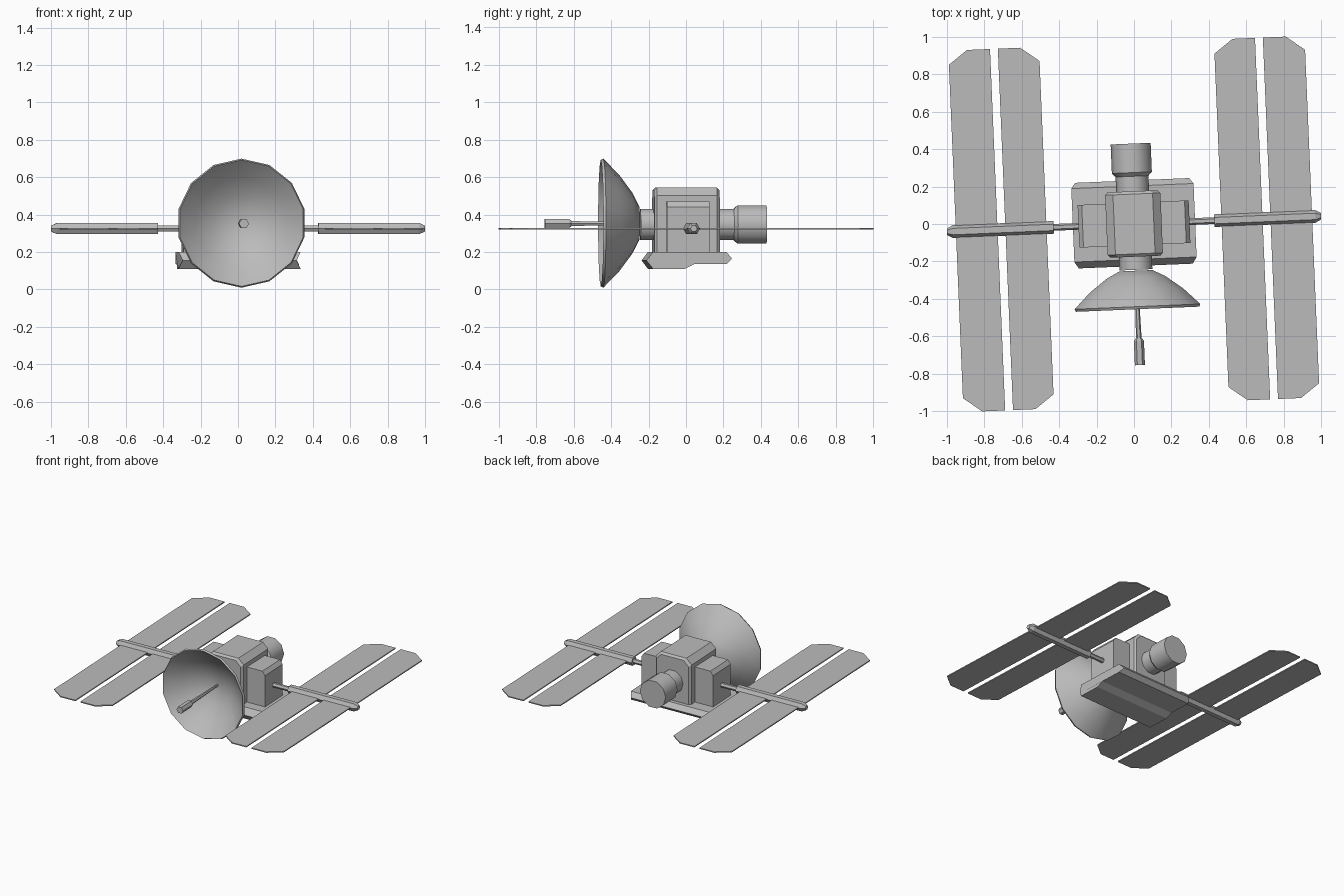
import bpy, bmesh, math
from mathutils import Matrix, Vector

cube = bpy.data.objects.get("Cube")
if cube:
    bpy.data.objects.remove(cube, do_unlink=True)

grey = bpy.data.materials.new("plain grey")
grey.use_nodes = True
grey.diffuse_color = (0.5, 0.5, 0.5, 1)
grey.node_tree.nodes["Principled BSDF"].inputs["Base Color"].default_value = (0.5, 0.5, 0.5, 1)

YAW = Matrix.Rotation(math.radians(2.4), 4, 'Z')  # whole craft is turned slightly
AXIS_Z = 0.35    # height of dish and engine axis
WING_Z = 0.325   # height of the solar wings


def finish(name, bm, smooth=None):
    """Turn a bmesh into a named object."""
    bmesh.ops.recalc_face_normals(bm, faces=bm.faces)
    bm.transform(YAW)
    mesh = bpy.data.meshes.new(name)
    bm.to_mesh(mesh)
    bm.free()
    mesh.materials.append(grey)
    obj = bpy.data.objects.new(name, mesh)
    bpy.context.collection.objects.link(obj)
    if smooth:
        bpy.ops.object.select_all(action='DESELECT')
        obj.select_set(True)
        bpy.context.view_layer.objects.active = obj
        bpy.ops.object.shade_smooth_by_angle(angle=math.radians(smooth))
    return obj


def loft(name, rings, smooth=None):
    """Skin matching rings of points and cap both ends."""
    bm = bmesh.new()
    loops = [[bm.verts.new(p) for p in ring] for ring in rings]
    n = len(loops[0])
    for a, b in zip(loops, loops[1:]):
        for i in range(n):
            j = (i + 1) % n
            bm.faces.new((a[i], a[j], b[j], b[i]))
    bm.faces.new(loops[0])
    bm.faces.new(loops[-1])
    return finish(name, bm, smooth)


def turned(name, profile, sides, axis, z, start=0.0, smooth=None, sign=1):
    """Round part along x or y; profile is (position, radius)."""
    rings = []
    for pos, r in profile:
        ring = []
        for i in range(sides):
            a = start + math.tau * i / sides
            u, v = r * math.cos(a), z + r * math.sin(a)
            ring.append(Vector((pos * sign, u, v) if axis == 'x' else (u, pos, v)))
        rings.append(ring)
    return loft(name, rings, smooth)


# Main body: box with wide chamfers on the top and small ones at the ends
def body_ring(y, inset):
    w, top, c = 0.148 - inset, 0.545 - inset, 0.042
    return [(-w, y, 0.19), (w, y, 0.19), (w, y, top - c),
            (w - c, y, top), (c - w, y, top), (-w, y, top - c)]


loft("main_body", [body_ring(-0.175, 0.014), body_ring(-0.16, 0),
                   body_ring(0.16, 0), body_ring(0.175, 0.014)])

# Base pallet: pointed edges front and back, stepped underside
base = [(-0.19, 0.2), (0.203, 0.2), (0.233, 0.165), (0.203, 0.135),
        (0.03, 0.135), (-0.02, 0.11), (-0.19, 0.11), (-0.225, 0.155)]


def base_ring(side):
    return [(side * (0.305 if abs(y) > 0.21 else 0.327), y, z) for y, z in base]


loft("base_pallet", [base_ring(-1), base_ring(1)])

# Dish: outer shell, rim and hollow bowl
turned("dish", [(-0.25, 0.09), (-0.285, 0.16), (-0.355, 0.255), (-0.442, 0.345),
                (-0.456, 0.338), (-0.365, 0.245), (-0.3, 0.15), (-0.272, 0.07),
                (-0.265, 0.01)], 14, 'y', AXIS_Z + 0.004, math.pi / 2, 32)

# Antenna feed in front of the dish
turned("dish_feed", [(-0.26, 0.008), (-0.61, 0.015), (-0.625, 0.027), (-0.755, 0.027)],
       6, 'y', AXIS_Z + 0.002)

# Necks and rear engine
turned("dish_neck", [(-0.245, 0.088), (-0.15, 0.088)], 10, 'y', AXIS_Z - 0.003, 0, 40)
turned("engine", [(0.15, 0.088), (0.255, 0.088), (0.275, 0.107), (0.43, 0.107)],
       10, 'y', AXIS_Z - 0.003, 0, 40)

for side, label in ((-1, "right"), (1, "left")):
    # Side equipment box with chamfered outer top edge
    outline = [(0.13, 0.19), (0.297, 0.19), (0.297, 0.44), (0.275, 0.47), (0.13, 0.47)]
    loft(label + "_side_box",
         [[(side * x, y, z) for x, z in outline] for y in (-0.114, 0.114)])

    # Thin axle and thick wing sleeve
    turned(label + "_axle", [(0.28, 0.018), (0.45, 0.018)], 6, 'x', WING_Z, 0, None, side)
    turned(label + "_wing_sleeve", [(0.43, 0.034), (0.97, 0.034), (1.0, 0.018)],
           6, 'x', WING_Z, 0, None, side)

    # Solar panels, clipped at the corners facing away from the gap
    for plain, clipped, part in ((0.688, 0.468, "inner"), (0.73, 0.953, "outer")):
        cut = clipped + (0.1 if clipped < plain else -0.1)
        half = [(plain, 0.967), (cut, 0.967), (clipped, 0.892)]
        shape = half + [(x, -y) for x, y in reversed(half)]
        loft(label + "_" + part + "_solar_panel",
             [[(side * x, y, WING_Z + h) for x, y in shape] for h in (-0.004, 0.004)])
